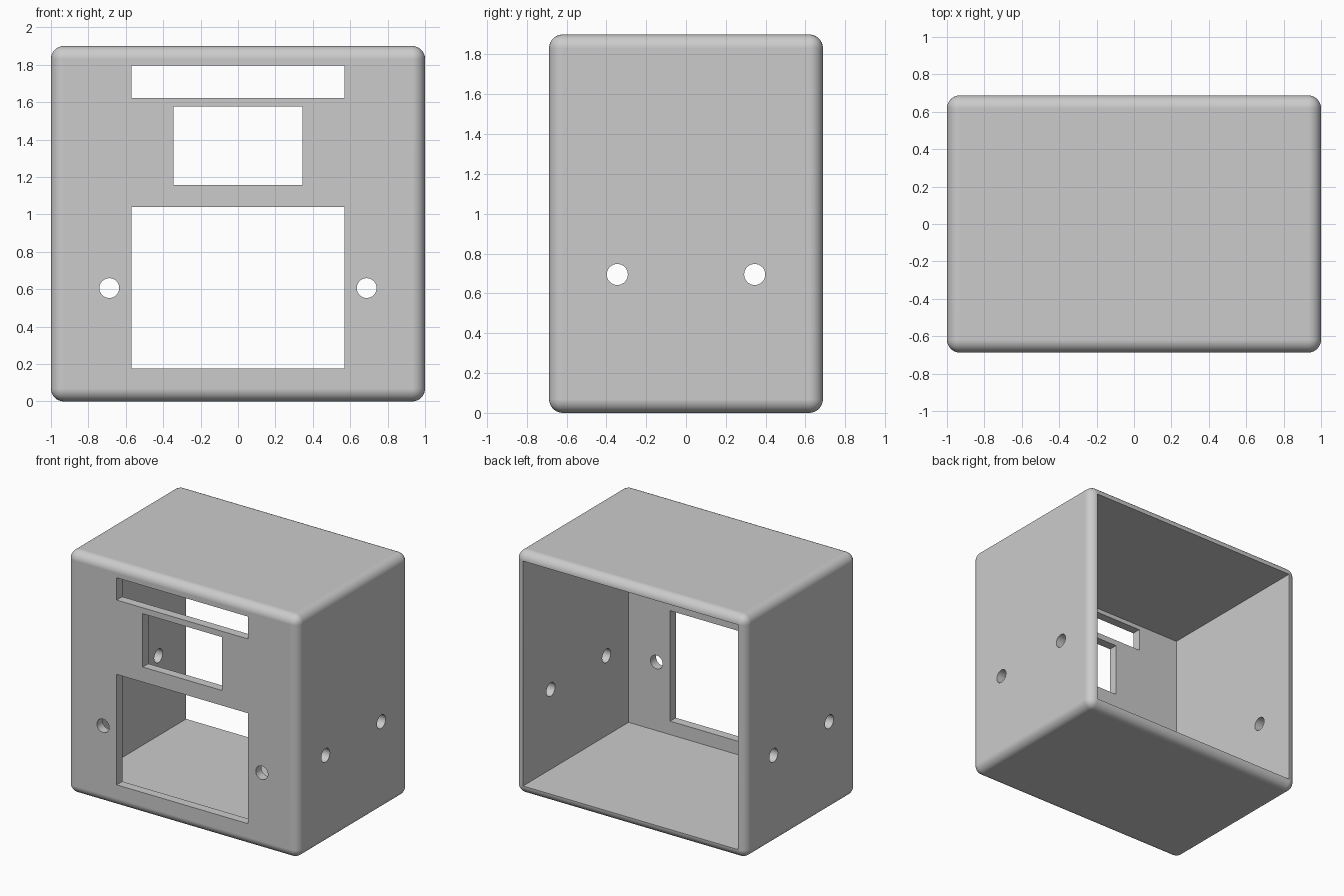
import bpy
import bmesh
from math import pi
from mathutils import Matrix, Vector

WIDTH, DEPTH, HEIGHT = 2.0, 1.375, 1.9
RADIUS, WALL = 0.0687, 0.0695
HOLE = 0.053

default = bpy.data.objects.get("Cube")
if default:
    bpy.data.objects.remove(default, do_unlink=True)

# One plain grey plastic
grey = bpy.data.materials.new("grey plastic")
grey.use_nodes = True
colour = (0.6, 0.6, 0.6, 1.0)
grey.diffuse_color = colour
grey.node_tree.nodes["Principled BSDF"].inputs["Base Color"].default_value = colour


def finish(name, bm):
    mesh = bpy.data.meshes.new(name)
    bm.to_mesh(mesh)
    bm.free()
    mesh.materials.append(grey)
    obj = bpy.data.objects.new(name, mesh)
    bpy.context.collection.objects.link(obj)
    return obj


def box(name, low, high, bevel=0.0):
    low, high = Vector(low), Vector(high)
    bm = bmesh.new()
    bmesh.ops.create_cube(bm, size=1.0)
    bmesh.ops.scale(bm, vec=high - low, verts=bm.verts)
    bmesh.ops.translate(bm, vec=(low + high) / 2, verts=bm.verts)
    if bevel:
        bmesh.ops.bevel(bm, geom=bm.edges[:], offset=bevel, segments=8,
                        profile=0.5, affect='EDGES', clamp_overlap=True)
    return finish(name, bm)


def drill(name, centre, axis, length):
    turn = Matrix.Rotation(pi / 2, 4, 'Y' if axis == 'X' else 'X')
    bm = bmesh.new()
    bmesh.ops.create_cone(bm, cap_ends=True, segments=32, radius1=HOLE,
                          radius2=HOLE, depth=length,
                          matrix=Matrix.Translation(centre) @ turn)
    return finish(name, bm)


# Rounded outer body
case = box("case", (-WIDTH / 2, -DEPTH / 2, 0),
           (WIDTH / 2, DEPTH / 2, HEIGHT), RADIUS)

# Cavity, open at the back
cutters = [box("cavity_cutter",
               (-WIDTH / 2 + WALL, -DEPTH / 2 + WALL, WALL),
               (WIDTH / 2 - WALL, DEPTH, HEIGHT - WALL))]

# Rectangular windows in the front wall: half width, bottom, top
windows = {"slot": (0.57, 1.622, 1.797),
           "display": (0.344, 1.158, 1.576),
           "panel": (0.57, 0.175, 1.04)}
for name, (half, bottom, top) in windows.items():
    cutters.append(box(name + "_cutter", (-half, -1, bottom), (half, -0.4, top)))

# Round screw holes in the front and through both sides
for side in (-1, 1):
    cutters.append(drill("front_hole_cutter", (side * 0.688, -0.7, 0.606), 'Y', 0.5))
    cutters.append(drill("side_hole_cutter", (0, side * 0.345, 0.695), 'X', 3))

bpy.context.view_layer.objects.active = case
for cutter in cutters:
    cutter.hide_render = True
    cut = case.modifiers.new(cutter.name, 'BOOLEAN')
    cut.operation = 'DIFFERENCE'
    cut.solver = 'EXACT'
    cut.object = cutter
    bpy.ops.object.modifier_apply(modifier=cut.name)
    bpy.data.objects.remove(cutter, do_unlink=True)

# Smooth fillets, crisp cut edges, flat walls
bpy.ops.object.select_all(action='DESELECT')
case.select_set(True)
bpy.ops.object.shade_smooth_by_angle(angle=pi / 6)
normals = case.modifiers.new("flat_walls", 'WEIGHTED_NORMAL')
normals.keep_sharp = True
